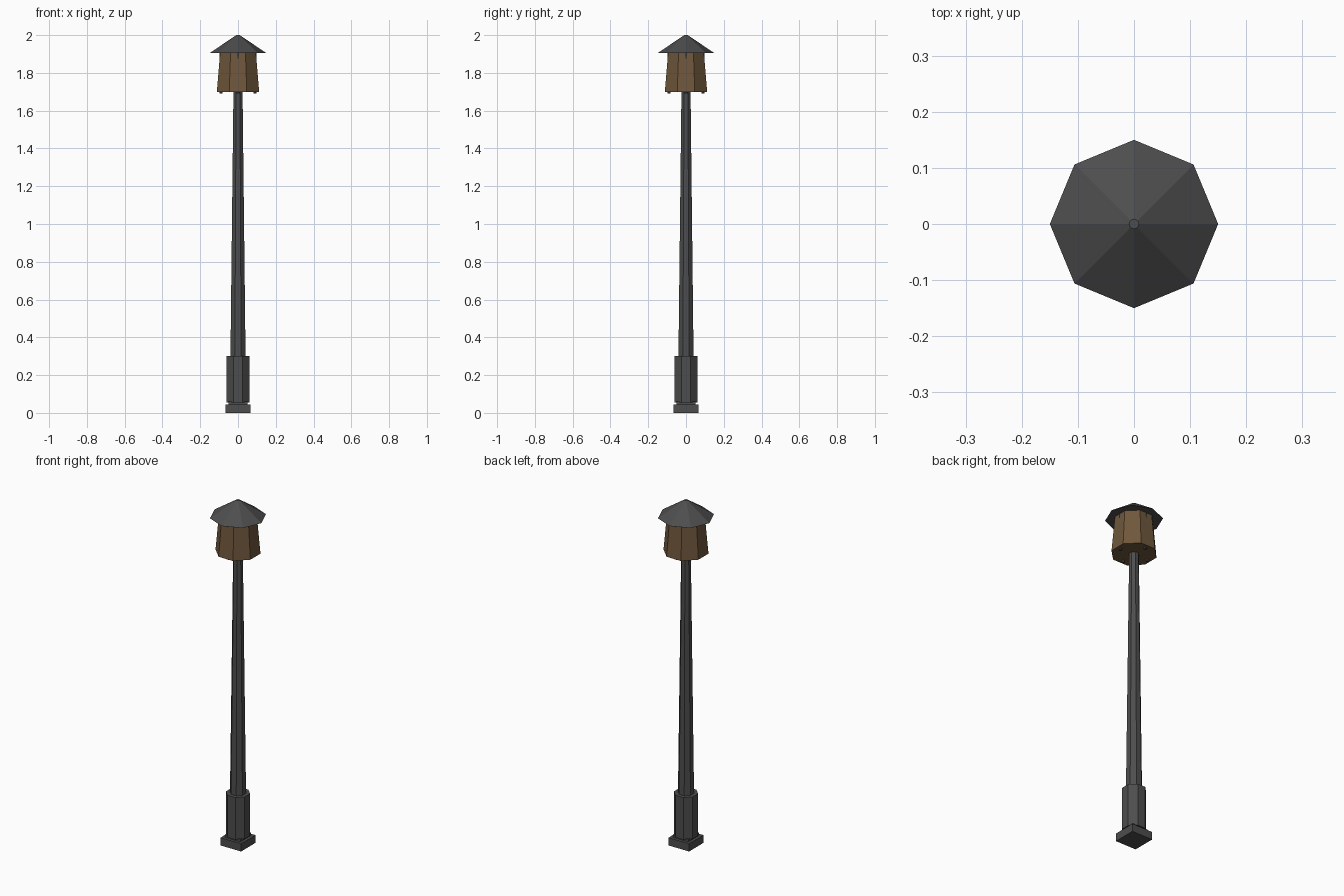
import bpy
from math import cos, sin, pi

cube = bpy.data.objects.get("Cube")
if cube:
    bpy.data.objects.remove(cube, do_unlink=True)


def material(name, rgb):
    mat = bpy.data.materials.new(name)
    mat.use_nodes = True
    mat.diffuse_color = (*rgb, 1)
    mat.node_tree.nodes["Principled BSDF"].inputs["Base Color"].default_value = (*rgb, 1)
    return mat


def frustum(name, sides, r_low, r_high, z_low, z_high, mat, turn=0.0, at=(0, 0)):
    """Flat-shaded tapered prism; turn rotates it about z."""
    bpy.ops.mesh.primitive_cone_add(
        vertices=sides, radius1=r_low, radius2=r_high, depth=z_high - z_low,
        location=(*at, (z_low + z_high) / 2), rotation=(0, 0, turn))
    obj = bpy.context.object
    obj.name = name
    obj.data.materials.append(mat)
    return obj


metal = material("dark grey metal", (0.075, 0.075, 0.075))
amber = material("brown shade", (0.16, 0.095, 0.045))
FLAT = pi / 8             # puts a flat side of an octagon on each axis
OCT = 1 / cos(pi / 8)     # apothem to corner radius, octagon
SQ = 2 ** 0.5             # half side to corner radius, square

# Square foot with a small step
frustum("foot", 4, 0.066 * SQ, 0.066 * SQ, 0, 0.045, metal, pi / 4)
frustum("foot_step", 4, 0.05 * SQ, 0.05 * SQ, 0.045, 0.06, metal, pi / 4)

# Octagonal sleeve and tapering pole
frustum("sleeve", 8, 0.06 * OCT, 0.06 * OCT, 0.055, 0.30, metal, FLAT)
frustum("pole", 8, 0.04 * OCT, 0.024 * OCT, 0.30, 1.71, metal, FLAT)

# Lantern shade, flaring downwards
frustum("lantern_shade", 8, 0.112 * OCT, 0.095 * OCT, 1.70, 1.905, amber, FLAT)

# Four upright rods that carry the roof
for i in range(4):
    a = i * pi / 2
    frustum(f"lantern_rod_{i + 1}", 8, 0.008, 0.008, 1.69, 1.91, metal,
            at=(0.09 * cos(a), 0.09 * sin(a)))

# Pointed octagonal roof with a tiny flat tip
frustum("roof", 8, 0.15, 0.009, 1.905, 2.0, metal)
